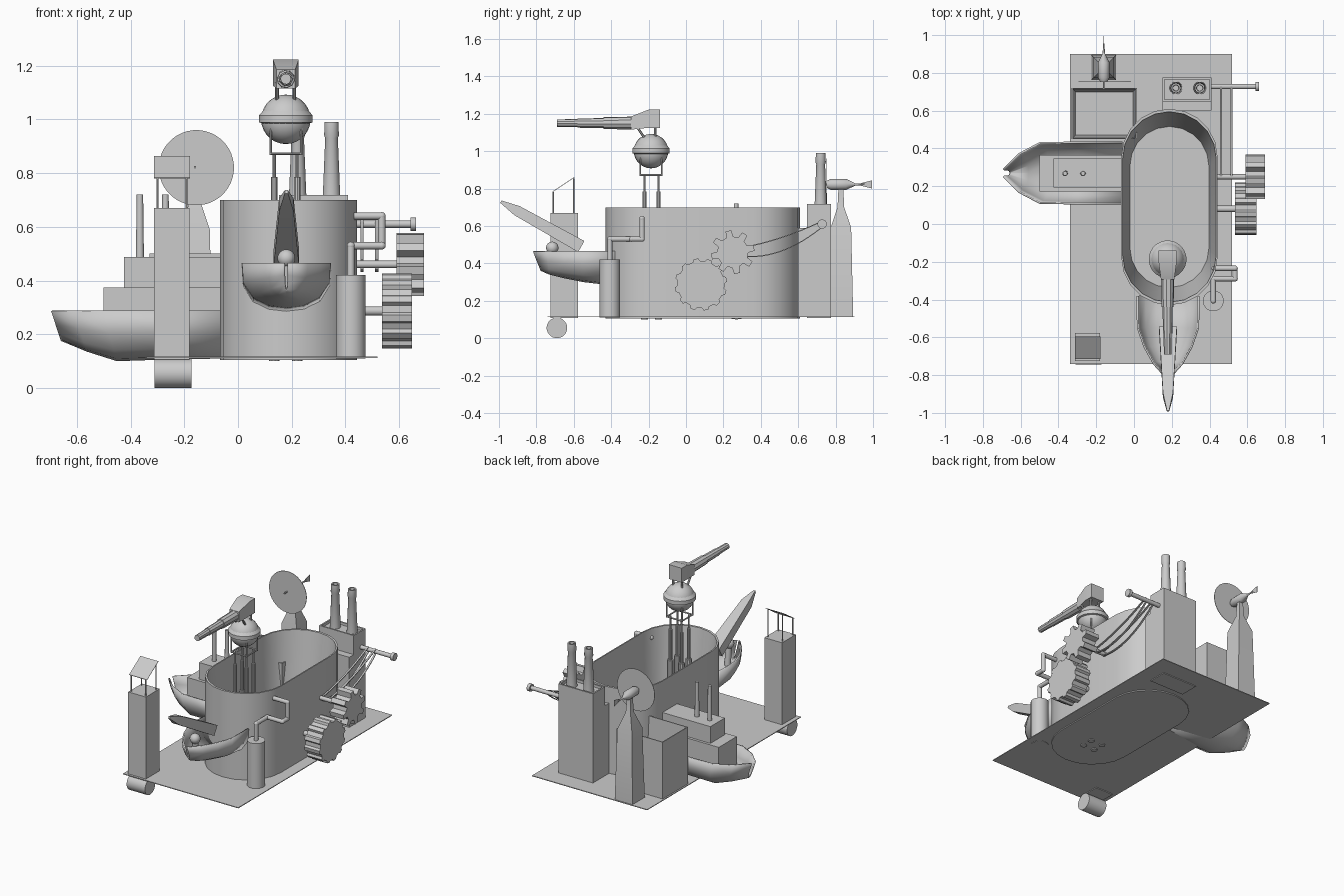
import bpy, bmesh, math
from mathutils import Vector as V

cube = bpy.data.objects.get("Cube")
if cube:
    bpy.data.objects.remove(cube, do_unlink=True)

grey = bpy.data.materials.new("plain grey")
grey.use_nodes = True
grey.diffuse_color = (0.6, 0.6, 0.6, 1)
grey.node_tree.nodes["Principled BSDF"].inputs["Base Color"].default_value = (0.6, 0.6, 0.6, 1)


def finish(ob, angle=35):
    ob.data.materials.append(grey)
    bpy.ops.object.select_all(action='DESELECT')
    ob.select_set(True)
    bpy.context.view_layer.objects.active = ob
    bpy.ops.object.shade_smooth_by_angle(angle=math.radians(angle))
    return ob


def loft(name, rings, closed=True, caps=True):
    """Skin a list of equal-length point rings."""
    bm = bmesh.new()
    vs = [[bm.verts.new(p) for p in r] for r in rings]
    n = len(rings[0])
    for a, b in zip(vs, vs[1:]):
        for i in range(n if closed else n - 1):
            j = (i + 1) % n
            bm.faces.new((a[i], a[j], b[j], b[i]))
    if caps:
        bm.faces.new(vs[0])
        if len(vs) > 1:
            bm.faces.new(vs[-1])
    bmesh.ops.recalc_face_normals(bm, faces=bm.faces[:])
    me = bpy.data.meshes.new(name)
    bm.to_mesh(me)
    bm.free()
    ob = bpy.data.objects.new(name, me)
    bpy.context.collection.objects.link(ob)
    return finish(ob)


def rect(x0, x1, y0, y1, z):
    return [(x0, y0, z), (x1, y0, z), (x1, y1, z), (x0, y1, z)]


def box(name, x0, x1, y0, y1, z0, z1):
    return loft(name, [rect(x0, x1, y0, y1, z) for z in (z0, z1)])


def turned(name, start, axis, profile, n=16):
    """Round part: profile holds (distance along axis, radius)."""
    start, axis = V(start), V(axis).normalized()
    u = axis.orthogonal().normalized()
    w = axis.cross(u)
    turn = [2 * math.pi * (i + 0.5) / n for i in range(n)]
    return loft(name, [[start + axis * d + (u * math.cos(a) + w * math.sin(a)) * r
                        for a in turn] for d, r in profile])


def rod(name, a, b, r, n=12):
    a, b = V(a), V(b)
    return turned(name, a, b - a, [(0, r), ((b - a).length, r)], n)


def ball(name, centre, r):
    bpy.ops.mesh.primitive_uv_sphere_add(segments=24, ring_count=14, radius=r, location=centre)
    ob = bpy.context.object
    ob.name = name
    return finish(ob)


# Base plate and hollow tub with long rounded outline
box("base_plate", -0.34, 0.52, -0.74, 0.9, 0.112, 0.117)


def stadium(scale, z, r=0.255, half=0.265, steps=10):
    pts = []
    for side in (1, -1):
        for i in range(steps + 1):
            a = math.pi * i / steps
            pts.append((0.1875 + scale * side * r * math.cos(a),
                        0.09 + scale * side * (half + r * math.sin(a)), z))
    return pts


loft("tub", [stadium(s, z) for s, z in ((1, 0.105), (1, 0.7), (0.97, 0.7), (0.82, 0.13))])

# Tower inside the tub: stepped legs, cradle, banded ball
for x in (0.135, 0.22):
    for y in (-0.222, -0.147):
        turned("tower_leg", (x, y, 0.1), (0, 0, 1),
               [(0, 0.02), (0.48, 0.02), (0.48, 0.012), (0.685, 0.012), (0.685, 0.006), (0.775, 0.006)], 10)
cx, cy = 0.178, -0.187
corners = [(cx + sx * 0.057, cy + sy * 0.057) for sx, sy in ((-1, -1), (1, -1), (1, 1), (-1, 1))]
for i, (x, y) in enumerate(corners):
    nx, ny = corners[(i + 1) % 4]
    rod("cradle_rail", (x, y, 0.872), (nx, ny, 0.872), 0.005, 8)
    rod("cradle_post", (x, y, 0.868), (x, y, 0.985), 0.005, 8)
ball("tower_ball", (cx, cy, 1.0), 0.092)
turned("ball_band", (cx, cy, 0.985), (0, 0, 1), [(0, 0.09), (0.004, 0.1), (0.03, 0.1), (0.05, 0.083)], 24)

# Gun on top of the ball
for x in (0.145, 0.21):
    rod("gun_strut", (x, -0.165, 1.06), (x, -0.165, 1.14), 0.007, 8)
    rod("gun_brace", (x, -0.215, 1.06), (x, -0.265, 1.135), 0.007, 8)
loft("gun_housing", [[(cx - h, y, z0), (cx + h, y, z0), (cx + h, y, z1), (cx - h, y, z1)]
                     for y, h, z0, z1 in ((-0.14, 0.048, 1.125, 1.222), (-0.2, 0.048, 1.125, 1.222),
                                          (-0.295, 0.035, 1.115, 1.185))])
turned("gun_barrel", (cx, -0.28, 1.15), (0, -1, 0),
       [(0, 0.035), (0.16, 0.032), (0.16, 0.027), (0.3, 0.025), (0.3, 0.022), (0.41, 0.02)], 10)


# Open boat hulls
def hull(name, place, stations):
    """Stations hold distance, half width, top, keel and rake."""
    shape = [(1, 1), (0.97, 0.55), (0.75, 0.22), (0.4, 0.05), (0, 0)]
    shape += [(-w, h) for w, h in shape[-2::-1]]
    ob = loft(name, [[place(d - rake * (1 - h), w * hw, keel + h * (top - keel)) for w, h in shape]
                     for d, hw, top, keel, rake in stations], closed=False, caps=False)
    mod = ob.modifiers.new("thickness", 'SOLIDIFY')
    mod.thickness = 0.01
    mod.offset = 0


hull("front_boat", lambda d, s, z: (0.18 + s, -d, z),
     [(0.38, 0.162, 0.465, 0.285, 0), (0.55, 0.16, 0.465, 0.305, 0), (0.65, 0.125, 0.465, 0.325, 0),
      (0.74, 0.075, 0.465, 0.345, 0.01), (0.815, 0.008, 0.465, 0.365, 0.04)])
hull("left_boat", lambda d, s, z: (-d, 0.27 + s, z),
     [(0.06, 0.162, 0.288, 0.115, 0), (0.3, 0.162, 0.288, 0.11, 0), (0.5, 0.158, 0.288, 0.105, 0.05),
      (0.61, 0.1, 0.288, 0.14, 0.05), (0.692, 0.018, 0.288, 0.18, 0.035)])

# Boom and its bearing on the front boat
base, tip = V((0.18, -0.56, 0.49)), V((0.18, -0.99, 0.73))
along = (tip - base).normalized()
up = V((1, 0, 0)).cross(along)
up = up if up.z > 0 else -up
loft("boom", [[base.lerp(tip, t) + V((sx * hx, 0, 0)) + up * (lift + sz * hz)
               for sx, sz in ((-1, -1), (1, -1), (1, 1), (-1, 1))]
              for t, hx, hz, lift in ((0, 0.047, 0.034, 0), (0.8, 0.027, 0.028, 0), (1, 0.006, 0.007, 0))])
ball("boom_bearing", (0.18, -0.715, 0.483), 0.033)
rod("bearing_stand", (0.18, -0.7, 0.34), (0.18, -0.715, 0.48), 0.02)

# Stepped cabin and masts on the left boat
box("lower_cabin", -0.5, -0.055, 0.172, 0.365, 0.15, 0.375)
box("upper_cabin", -0.425, -0.055, 0.192, 0.347, 0.37, 0.488)
for x in (-0.365, -0.27):
    turned("mast", (x, 0.268, 0.48), (0, 0, 1), [(0, 0.015), (0.24, 0.012)], 12)

# Front lookout pillar with slanted roof and roller beneath
box("pillar", -0.312, -0.18, -0.725, -0.578, 0.107, 0.67)
for y, z in ((-0.71, 0.782), (-0.6, 0.855)):
    for x in (-0.3, -0.192):
        rod("roof_post", (x, y, 0.66), (x, y, z), 0.004, 8)
loft("slanted_roof", [[(-0.312, -0.715, z), (-0.178, -0.715, z), (-0.178, -0.595, z + 0.08),
                       (-0.312, -0.595, z + 0.08)] for z in (0.78, 0.783)])
rod("roller", (-0.31, -0.69, 0.055), (-0.173, -0.69, 0.055), 0.055, 24)

# Boiler house with recessed roof, chimneys and drive rod
loft("boiler_house", [rect(0.152 + i, 0.41 - i, 0.648 + i, 0.775 - i, z)
                      for i, z in ((0, 0.107), (0, 0.718), (0.01, 0.718), (0.01, 0.7))])
box("boiler_step", 0.152, 0.41, 0.6, 0.65, 0.112, 0.59)
for x in (0.222, 0.348):
    turned("chimney", (x, 0.72, 0.69), (0, 0, 1),
           [(0, 0.034), (0.24, 0.024), (0.25, 0.028), (0.3, 0.026), (0.3, 0.017), (0.25, 0.015)], 16)
turned("drive_rod", (0.39, 0.728, 0.61), (1, 0, 0),
       [(0, 0.014), (0.252, 0.014), (0.252, 0.025), (0.273, 0.025)], 14)

# Sagging drive belts
for x in (0.455, 0.51):
    for shift, sag in ((0.016, 0.02), (-0.016, 0.06)):
        rings = []
        for i in range(13):
            t = i / 12
            y, z = 0.728 - 0.478 * t, 0.61 - 0.15 * t + shift - sag * 4 * t * (1 - t)
            rings.append([(x, y, z - 0.003), (x + 0.012, y, z - 0.003), (x + 0.012, y, z + 0.003), (x, y, z + 0.003)])
        loft("drive_belt", rings)


# Gears and shafts on the side of the tub
def gear(name, y, z, x0, x1, teeth, root, outer, r):
    pts = []
    for i in range(teeth):
        for f, rad in ((-0.3, root), (-0.17, outer), (0.17, outer), (0.3, root)):
            a = 2 * math.pi * (i + f) / teeth + 0.2
            pts.append((y + rad * math.cos(a), z + rad * math.sin(a)))
    loft(name, [[(x, *p) for p in pts] for x in (x0, x1)])
    rod(name + "_shaft", (0.43, y, z), (x0 + 0.01, y, z), r)


gear("upper_gear", 0.25, 0.46, 0.59, 0.693, 8, 0.083, 0.117, 0.014)
gear("lower_gear", 0.08, 0.287, 0.535, 0.648, 12, 0.126, 0.14, 0.017)

# Side tank with bent pipe
rod("side_tank", (0.42, -0.407, 0.11), (0.42, -0.407, 0.42), 0.055, 24)
path = [V(p) for p in ((0.42, -0.407, 0.41), (0.42, -0.407, 0.53), (0.42, -0.29, 0.53), (0.535, -0.29, 0.53),
                       (0.535, -0.235, 0.53), (0.535, -0.235, 0.64), (0.425, -0.235, 0.64))]
for a, b in zip(path, path[1:]):
    rod("pipe", a, b, 0.014)
    ball("pipe_elbow", b, 0.0145)

# Open bin at the back
loft("open_bin", [rect(-0.33 + i, 0.015 - i, 0.45 + i, 0.72 - i, z)
                  for i, z in ((0, 0.112), (0, 0.5), (0.006, 0.5), (0.02, 0.14))])

# Signal tower with dish, pointed head and tail fin
tx, ty = -0.16, 0.828
loft("signal_tower", [rect(tx - h, tx + h, ty - h, ty + h, z)
                      for h, z in ((0.066, 0.112), (0.055, 0.59), (0.018, 0.7), (0.012, 0.82))])
turned("signal_head", (tx, 0.755, 0.822), (0, 1, 0),
       [(0, 0.02), (0.02, 0.03), (0.1, 0.03), (0.15, 0.006), (0.2, 0.004)], 12)
rod("dish_stem", (tx, 0.72, 0.822), (tx, 0.76, 0.822), 0.005, 8)
rod("dish", (tx + 0.005, 0.752, 0.82), (tx + 0.005, 0.755, 0.82), 0.14, 40)
loft("tail_fin", [[(x, 0.91, 0.822), (x, 0.995, 0.8), (x, 0.995, 0.844)] for x in (tx - 0.001, tx + 0.001)])
